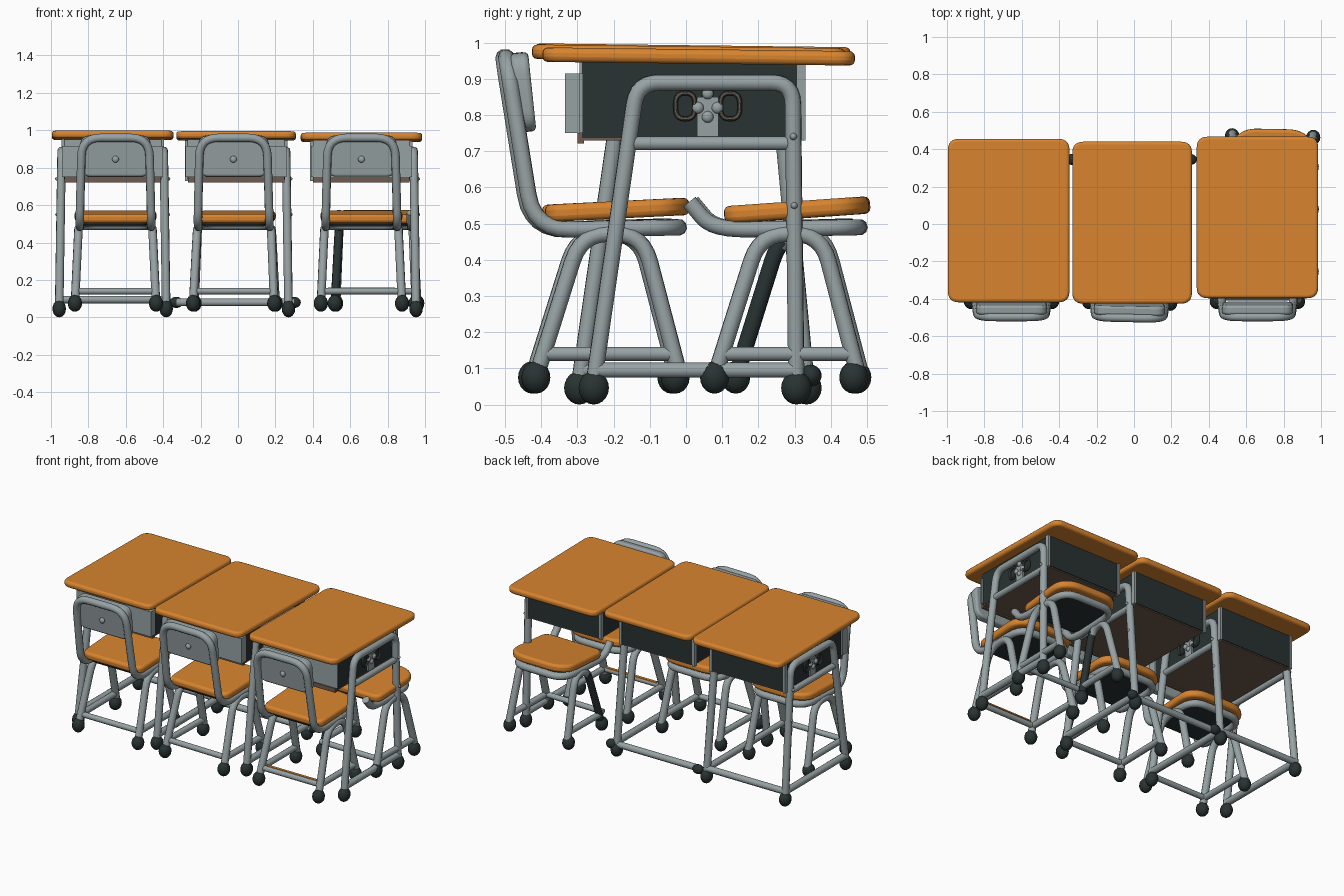
import bpy, bmesh, math
from mathutils import Vector, Matrix

if "Cube" in bpy.data.objects:
    bpy.data.objects.remove(bpy.data.objects["Cube"])


def material(name, rgb):
    m = bpy.data.materials.new(name)
    m.use_nodes = True
    m.diffuse_color = (*rgb, 1)
    node = m.node_tree.nodes["Principled BSDF"]
    node.inputs["Base Color"].default_value = (*rgb, 1)
    node.inputs["Roughness"].default_value = 0.6
    return m


WOOD = material("orange wood", (0.68, 0.23, 0.028))
STEEL = material("grey steel", (0.31, 0.36, 0.37))
DARK = material("dark slate", (0.022, 0.032, 0.032))
BROWN = material("dark brown board", (0.16, 0.105, 0.075))

group = []  # parts of the piece of furniture being built


def finish(obj, mat):
    obj.data.materials.clear()
    obj.data.materials.append(mat)
    bpy.ops.object.select_all(action='DESELECT')
    obj.select_set(True)
    bpy.context.view_layer.objects.active = obj
    bpy.ops.object.shade_smooth_by_angle(angle=math.radians(40))
    group.append(obj)
    return obj


def link(name, data):
    obj = bpy.data.objects.new(name, data)
    bpy.context.collection.objects.link(obj)
    return obj


def fillet(points, radius, cyclic, steps=6):
    """Round the corners of a path with quadratic arcs."""
    pts = [Vector(p) for p in points]
    out = []
    for i, p in enumerate(pts):
        if not cyclic and i in (0, len(pts) - 1):
            out.append(p)
            continue
        a, b = pts[i - 1] - p, pts[(i + 1) % len(pts)] - p
        start = p + a.normalized() * min(radius, a.length * 0.45)
        end = p + b.normalized() * min(radius, b.length * 0.45)
        for k in range(steps + 1):
            t = k / steps
            out.append(start * (1 - t) ** 2 + p * 2 * t * (1 - t) + end * t * t)
    return out


def tube(name, points, radius=0.02, bend=0.06, cyclic=False, mat=STEEL):
    path = fillet(points, bend, cyclic)
    curve = bpy.data.curves.new(name, 'CURVE')
    curve.dimensions = '3D'
    curve.bevel_depth = radius
    curve.bevel_resolution = 3
    curve.use_fill_caps = True
    spline = curve.splines.new('POLY')
    spline.points.add(len(path) - 1)
    for sp, p in zip(spline.points, path):
        sp.co = (*p, 1)
    spline.use_cyclic_u = cyclic
    obj = link(name, curve)
    bpy.ops.object.select_all(action='DESELECT')
    obj.select_set(True)
    bpy.context.view_layer.objects.active = obj
    bpy.ops.object.convert(target='MESH')
    return finish(bpy.context.view_layer.objects.active, mat)


def slab(name, outline, thick, loc, mat, tilt=0.0, corner=0.05, edge=0.012):
    """Rounded plate, extruded from a flat outline and softened at the rim."""
    bm = bmesh.new()
    path = fillet([(x, y, -thick / 2) for x, y in outline], corner, True)
    face = bm.faces.new([bm.verts.new(p) for p in path])
    top = bmesh.ops.extrude_face_region(bm, geom=[face])["geom"]
    bmesh.ops.translate(bm, vec=(0, 0, thick),
                        verts=[v for v in top if isinstance(v, bmesh.types.BMVert)])
    bmesh.ops.recalc_face_normals(bm, faces=bm.faces)
    mesh = bpy.data.meshes.new(name)
    bm.to_mesh(mesh)
    bm.free()
    obj = link(name, mesh)
    obj.location = loc
    obj.rotation_euler.x = tilt
    bevel = obj.modifiers.new("soft_rim", 'BEVEL')
    bevel.width = edge
    bevel.segments = 3
    bevel.limit_method = 'ANGLE'
    bevel.angle_limit = math.radians(50)
    return finish(obj, mat)


def rect(w, d):
    return [(-w, -d), (w, -d), (w, d), (-w, d)]


def ball(name, loc, size, mat):
    bm = bmesh.new()
    bmesh.ops.create_uvsphere(bm, u_segments=16, v_segments=10, radius=1)
    bmesh.ops.scale(bm, vec=size, verts=bm.verts)
    mesh = bpy.data.meshes.new(name)
    bm.to_mesh(mesh)
    bm.free()
    obj = link(name, mesh)
    obj.location = loc
    return finish(obj, mat)


def box(name, lo, hi, mat):
    bm = bmesh.new()
    bmesh.ops.create_cube(bm, size=1)
    lo, hi = Vector(lo), Vector(hi)
    bmesh.ops.scale(bm, vec=hi - lo, verts=bm.verts)
    bmesh.ops.translate(bm, vec=(lo + hi) / 2, verts=bm.verts)
    mesh = bpy.data.meshes.new(name)
    bm.to_mesh(mesh)
    bm.free()
    return finish(link(name, mesh), mat)


def place(x, y, turn=0.0):
    base = Matrix.Translation((x, y, 0)) @ Matrix.Rotation(turn, 4, 'Z')
    for obj in group:
        obj.matrix_basis = base @ obj.matrix_basis
    group.clear()


def chair(name, x, y, turn=0.0, backrest=True):
    # Bent tube: seat rail that rises into the back hoop
    half = [(0.185, -0.02, 0.49), (0.192, -0.42, 0.482)]
    half.append((0.18, -0.497, 0.96) if backrest else (0.192, -0.485, 0.56))
    right = [(-px, py, pz) for px, py, pz in half]
    tube(name + "_back_and_seat_rail", half[::-1] + right, 0.023, 0.1, backrest)
    if backrest:
        slab(name + "_back_panel", rect(0.19, 0.11), 0.05, (0, -0.45, 0.863),
             STEEL, math.radians(96), 0.06)
        ball(name + "_back_button", (0, -0.478, 0.845), (0.018, 0.012, 0.018), STEEL)
    # Seat with a bowed front edge and dark underside
    seat = [(-0.215, -0.2), (0.215, -0.2), (0.22, 0.14), (0.14, 0.2), (-0.14, 0.2), (-0.22, 0.14)]
    slab(name + "_seat", seat, 0.048, (0, -0.19, 0.538), WOOD, 0.05 if backrest else 0.07, 0.06, 0.016)
    slab(name + "_seat_underside", rect(0.17, 0.165), 0.02, (0, -0.2, 0.5), DARK, 0.03)
    # Trapezoid leg hoops, side rails, cross rail and feet
    for s in (-1, 1):
        odd_leg = s < 0 and not backrest  # the stool has one dark leg, set further in
        back = -0.36 if odd_leg else -0.41
        hoop = tube(name + "_leg_hoop", [(s * 0.216, back, 0.09), (s * 0.198, back + 0.12, 0.472),
                                         (s * 0.198, -0.12, 0.472), (s * 0.216, -0.02, 0.09)], 0.023, 0.08)
        if odd_leg:
            hoop.data.materials.append(DARK)
            for face in hoop.data.polygons:
                face.material_index = int(face.center.y < back + 0.13)
        tube(name + "_side_rail", [(s * 0.214, back + 0.02, 0.14), (s * 0.214, -0.03, 0.14)], 0.02)
        for fy in (back - 0.005, -0.03):
            ball(name + "_foot", (s * 0.217, fy, 0.075), (0.038, 0.04, 0.045), DARK)
    tube(name + "_cross_rail", [(-0.21, -0.39, 0.14), (0.21, -0.39, 0.14)], 0.018)
    place(x, y, turn)


def hook_plate(name, s, x, y):
    # Side bracket with two curled bag hooks
    box(name + "_hook_plate", (s * x - 0.008, y - 0.03, 0.74), (s * x + 0.008, y + 0.03, 0.85), STEEL)
    for dy, dz in ((0, 0.86), (-0.027, 0.82), (0.027, 0.82), (0, 0.795)):
        ball(name + "_hook_rivet", (s * (x + 0.008), y + dy, dz), (0.012, 0.016, 0.016), STEEL)
    for k in (-1, 1):
        ring = [(s * (x + 0.006), y + k * 0.062 + 0.038 * math.cos(a), 0.825 + 0.05 * math.sin(a))
                for a in (0.8, 2.35, 3.93, 5.5)]
        tube(name + "_bag_hook", ring, 0.007, 0.03, True, DARK)
        tube(name + "_bag_hook_edge", [(px + s * 0.006, py, pz) for px, py, pz in ring],
             0.003, 0.03, True, BROWN)


def desk(name, x, y, top_z, width, depth, shift, span, sides, rail):
    # Table top and storage box with a grey front and a board floor
    slab(name + "_top", rect(width, depth), 0.04, (0, y, top_z - 0.026), WOOD, -0.012, 0.06, 0.015)
    front, back = -0.29 + shift, 0.325 + shift * 0.3
    box(name + "_storage_box", (-0.26, -0.288, 0.737), (0.26, back, 0.95), DARK)
    box(name + "_box_floor", (-0.258, -0.284, 0.73), (0.258, back - 0.005, 0.738), BROWN)
    box(name + "_box_front", (-0.27, front - 0.005, 0.75), (0.27, -0.285, 0.915), STEEL)
    box(name + "_box_front_top", (-0.258, -0.295, 0.91), (0.258, -0.285, 0.95), STEEL)
    box(name + "_box_front_lip", (-0.258, -0.3, 0.722), (0.258, -0.282, 0.75), BROWN)
    for s in (-1, 1):
        box(name + "_rear_flange", (s * 0.266 - 0.008, back - 0.02, 0.73),
            (s * 0.266 + 0.008, back + 0.006, 0.95), STEEL)
    # Side frames: tapered hoop, shelf rail, floor rail, feet and screws
    for s in sides:
        fy, by = -0.255 + shift, 0.305 - shift * 0.7
        ty, uy = -0.135 + shift, 0.295 + shift
        up = span - 0.013
        tube(name + "_side_hoop", [(s * span, fy, 0.06), (s * up, ty, 0.89),
                                   (s * up, uy, 0.89), (s * span, by, 0.06)], 0.023, 0.06)
        tube(name + "_shelf_rail", [(s * up, ty - 0.025, 0.722), (s * up, uy, 0.722)], 0.02)
        tube(name + "_floor_rail", [(s * span, fy, 0.095), (s * span, by, 0.095)], 0.022)
        for py in (fy, by):
            ball(name + "_foot", (s * span, py, 0.046), (0.036, 0.042, 0.046), DARK)
        for t in (0.18, 0.41):
            ball(name + "_screw", (s * (span + 0.008), uy + (by - uy) * t, 0.89 - 0.83 * t),
                 (0.014, 0.01, 0.01), STEEL)
        hook_plate(name, s, 0.262, 0.06 + shift)
    # Rear floor rail, with couplings where it links to the neighbour
    if rail:
        tube(name + "_rear_floor_rail", [(rail[0], 0.332, rail[2]), (rail[1], 0.332, rail[2])], 0.021)
        if len(sides) == 1:
            for px in rail[:2]:
                ball(name + "_rail_coupling", (px, 0.345, 0.08), (0.036, 0.03, 0.03), DARK)
    place(x, 0)


desk("right_desk", -0.67, 0.018, 0.999, 0.325, 0.437, -0.04, 0.286, (-1, 1), (-0.28, 0.28, 0.095))
desk("middle_desk", -0.01, 0.007, 0.996, 0.32, 0.433, -0.04, 0.28, (1,), (-0.32, 0.31, 0.08))
desk("left_desk", 0.66, 0.035, 0.988, 0.325, 0.432, 0.0, 0.292, (1,), None)

chair("right_chair", -0.655, 0)
chair("middle_chair", -0.015, -0.005, -0.02)
chair("left_chair", 0.66, 0)
chair("rear_stool", 0.742, 0.498, -0.02, backrest=False)

# Thin wooden strip on the left chair's cross rail
box("left_chair_rail_strip", (0.48, -0.39, 0.152), (0.84, -0.372, 0.16), WOOD)
